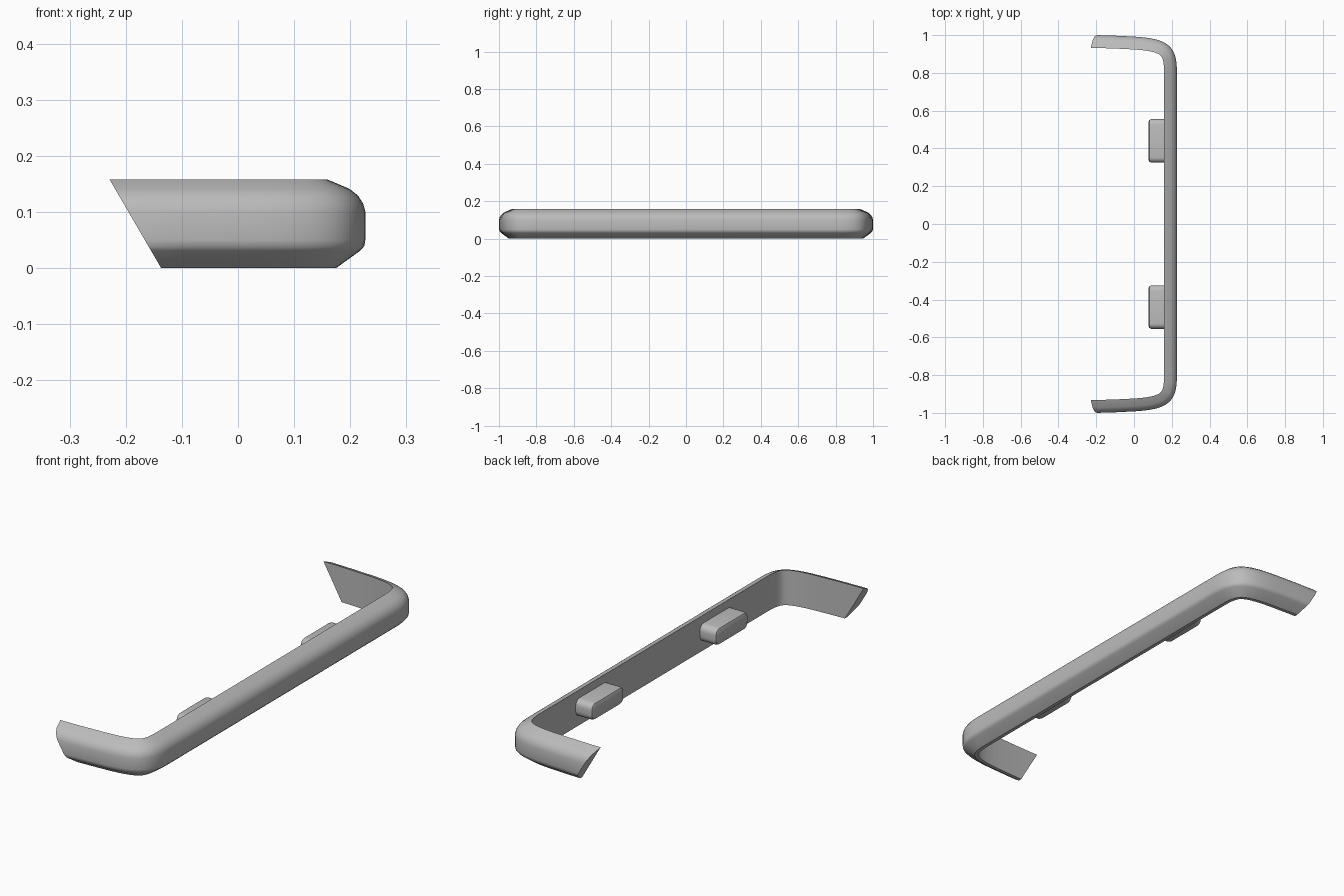
import bpy, bmesh, math
from mathutils import Vector
from mathutils.geometry import interpolate_bezier

cube = bpy.data.objects.get("Cube")
if cube:
    bpy.data.objects.remove(cube)

grey = bpy.data.materials.new("plain_grey")
grey.use_nodes = True
colour = (0.5, 0.5, 0.5, 1)
grey.diffuse_color = colour
grey.node_tree.nodes["Principled BSDF"].inputs["Base Color"].default_value = colour


def make_object(name, bm, angle):
    bmesh.ops.recalc_face_normals(bm, faces=bm.faces[:])
    mesh = bpy.data.meshes.new(name)
    bm.to_mesh(mesh)
    bm.free()
    mesh.materials.append(grey)
    ob = bpy.data.objects.new(name, mesh)
    bpy.context.collection.objects.link(ob)
    bpy.ops.object.select_all(action='DESELECT')
    ob.select_set(True)
    bpy.context.view_layer.objects.active = ob
    bpy.ops.object.shade_smooth_by_angle(angle=math.radians(angle))
    return ob


def bezier(points, steps):
    a, b, c, d = [Vector(p) for p in points]
    return [Vector(p) for p in interpolate_bezier(a, b, c, d, steps)]


# Outer outline of the bumper: a nearly straight arm, then a soft corner
half = [Vector((-0.32, 1.0)), Vector((-0.2, 1.0)), Vector((-0.1, 0.997))]
half += bezier([(0, 0.992), (0.17, 0.982), (0.227, 0.95), (0.227, 0.81)], 16)
path = half + [Vector((p.x, -p.y)) for p in reversed(half)]

# Section as (depth inward, height): rounded outside, flat inside
section = [(0.068, 0), (0.052, 0), (0.009, 0.031), (0.002, 0.039), (0, 0.05),
           (0, 0.1), (0.004, 0.115), (0.013, 0.129), (0.028, 0.141), (0.068, 0.158)]

# Sweep the section along the outline
bm = bmesh.new()
rings = []
for i, p in enumerate(path):
    tangent = (path[min(i + 1, len(path) - 1)] - path[max(i - 1, 0)]).normalized()
    inward = Vector((tangent.y, -tangent.x))
    rings.append([bm.verts.new((*(p + inward * d), z)) for d, z in section])
for r, s in zip(rings, rings[1:]):
    for j in range(len(section)):
        k = (j + 1) % len(section)
        bm.faces.new((r[j], r[k], s[k], s[j]))
bm.faces.new(rings[0])
bm.faces.new(rings[-1])

# Slanted cut across both arm ends
cut = bmesh.ops.bisect_plane(bm, geom=bm.verts[:] + bm.edges[:] + bm.faces[:],
                             plane_co=(-0.137, 0, 0), plane_no=(-0.158, 0, -0.092),
                             clear_outer=True)
edges = [e for e in cut["geom_cut"] if isinstance(e, bmesh.types.BMEdge)]
bmesh.ops.holes_fill(bm, edges=edges, sides=0)
make_object("bumper_bar", bm, 35)

# Rounded mounting pads on the inner face
for name, y in (("back_mounting_pad", 0.44), ("front_mounting_pad", -0.44)):
    bm = bmesh.new()
    bmesh.ops.create_cube(bm, size=1)
    bmesh.ops.scale(bm, vec=(0.088, 0.23, 0.078), verts=bm.verts)
    bmesh.ops.translate(bm, vec=(0.121, y, 0.083), verts=bm.verts)
    along = [e for e in bm.edges if abs(e.verts[0].co.x - e.verts[1].co.x) > 0.01]
    bmesh.ops.bevel(bm, geom=along, offset=0.028, segments=5, profile=0.5, affect='EDGES')
    rim = [e for e in bm.edges if all(v.co.x < 0.08 for v in e.verts)]
    bmesh.ops.bevel(bm, geom=rim, offset=0.014, segments=2, profile=0.5, affect='EDGES')
    make_object(name, bm, 35)
